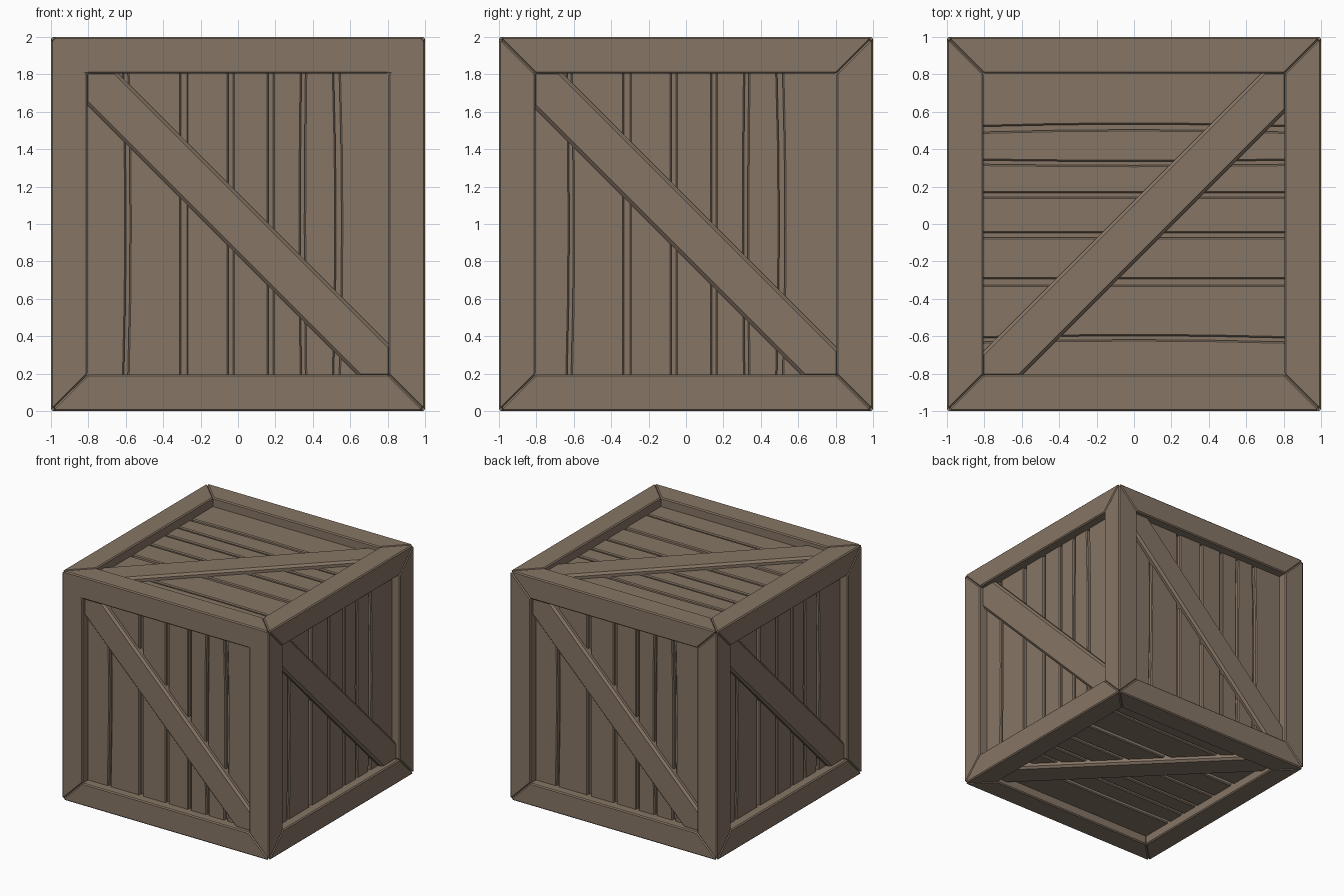
import bpy, bmesh, math
from mathutils import Matrix, Vector

if "Cube" in bpy.data.objects:
    bpy.data.objects.remove(bpy.data.objects["Cube"])

wood = bpy.data.materials.new("brown wood")
wood.diffuse_color = (0.24, 0.18, 0.13, 1)
wood.use_nodes = True
wood.node_tree.nodes["Principled BSDF"].inputs["Base Color"].default_value = wood.diffuse_color
CENTRE = Vector((0, 0, 1))


def make(name, verts, faces, bevel=0.0, matrix=None):
    me = bpy.data.meshes.new(name)
    me.from_pydata([tuple((matrix @ Vector(v) if matrix else Vector(v)) + CENTRE)
                    for v in verts], [], faces)
    bm = bmesh.new()
    bm.from_mesh(me)
    bmesh.ops.recalc_face_normals(bm, faces=bm.faces)
    bm.to_mesh(me)
    bm.free()
    me.materials.append(wood)
    ob = bpy.data.objects.new(name, me)
    bpy.context.collection.objects.link(ob)
    if bevel:
        mod = ob.modifiers.new("bevel", 'BEVEL')
        mod.width = bevel
        mod.segments = 1
        mod.limit_method = 'ANGLE'
        mod.angle_limit = math.radians(25)
    return ob


def prism(name, outline, w0, w1, bevel, matrix):
    """Extrude a (u, v) outline between two heights above a crate side."""
    n = len(outline)
    verts = [(u, v, w) for w in (w0, w1) for u, v in outline]
    faces = [tuple(range(n))[::-1], tuple(range(n, 2 * n))]
    faces += [(i, (i + 1) % n, n + (i + 1) % n, n + i) for i in range(n)]
    return make(name, verts, faces, bevel, matrix)


def rect(u0, u1, v0, v1):
    return [(u0, v0), (u1, v0), (u1, v1), (u0, v1)]


# Twelve edge beams, mitred on both visible sides at each end
I = 0.805
section = [(1, 1), (I, 1), (I, I), (1, I)]
for axis, word in enumerate(("cross", "side", "upright")):
    for sa in (-1, 1):
        for sb in (-1, 1):
            verts = []
            for end in (-1, 1):
                for k, (a, b) in enumerate(section):
                    p = [0, 0, 0]
                    p[axis] = end * (1 if k == 0 else I)
                    p[(axis + 1) % 3] = sa * a
                    p[(axis + 2) % 3] = sb * b
                    verts.append(p)
            faces = [(i, (i + 1) % 4, 4 + (i + 1) % 4, 4 + i) for i in range(4)]
            faces += [(0, 1, 2), (0, 2, 3), (4, 6, 5), (4, 7, 6)]
            make(word + "_beam", verts, faces, 0.009)

# Inner core seen at the bottom of the plank gaps
core_matrix = Matrix.Identity(3)
prism("inner_core", rect(-0.89, 0.89, -0.89, 0.89), -0.89, 0.89, 0, core_matrix)

# Each side: right, up and outward axes, plank shift, brace limits
X, Y, Z = Vector((1, 0, 0)), Vector((0, 1, 0)), Vector((0, 0, 1))
sides = [
    ("front", X, Z, -Y, 0.0, -0.17, 0.165),
    ("back", -X, Z, Y, 0.0, -0.17, 0.165),
    ("right", Y, Z, X, -0.025, -0.19, 0.145),
    ("left", -Y, Z, -X, -0.025, -0.19, 0.145),
    ("top", Y, -X, Z, -0.02, -0.21, 0.125),
    ("bottom", -Y, -X, -Z, -0.02, -0.21, 0.125),
]
# Gap centre, half width, sideways bow
gaps = [(-0.60, 0.010, 0.012), (-0.29, 0.016, 0.0), (-0.04, 0.012, 0.0),
        (0.175, 0.011, 0.0), (0.350, 0.010, -0.006), (0.526, 0.014, 0.013)]
E = 0.82
steps = [-E, -E / 2, 0, E / 2, E]


def edge(centre, offset, bow):
    return [(centre + offset + bow * (1 - (v / E) ** 2), v) for v in steps]


for name, u, v, w, shift, lo, hi in sides:
    m = Matrix((u, v, w)).transposed()
    # Upright planks with slightly bowed edges
    limits = [(-E - shift, 0, 0)] + gaps + [(E - shift, 0, 0)]
    for (c0, h0, b0), (c1, h1, b1) in zip(limits, limits[1:]):
        outline = edge(c1 + shift, -h1, b1) + edge(c0 + shift, h0, b0)[::-1]
        prism(name + "_plank", outline, 0.87, 0.922, 0.008, m)
    # Diagonal brace running into two corners
    brace = [(-E, lo + E), (lo + E, -E), (E, -E), (E, hi - E), (hi - E, E), (-E, E)]
    prism(name + "_brace", brace, 0.87, 0.964, 0.018, m)
    # Plain, unmitred upper corners on the front
    if name == "front":
        for s in (-1, 1):
            a, b = sorted((s * 0.80, s * 0.99))
            prism("front_corner_plate", rect(a, b, 0.81, 0.99), 0.985, 1.0004, 0, m)
